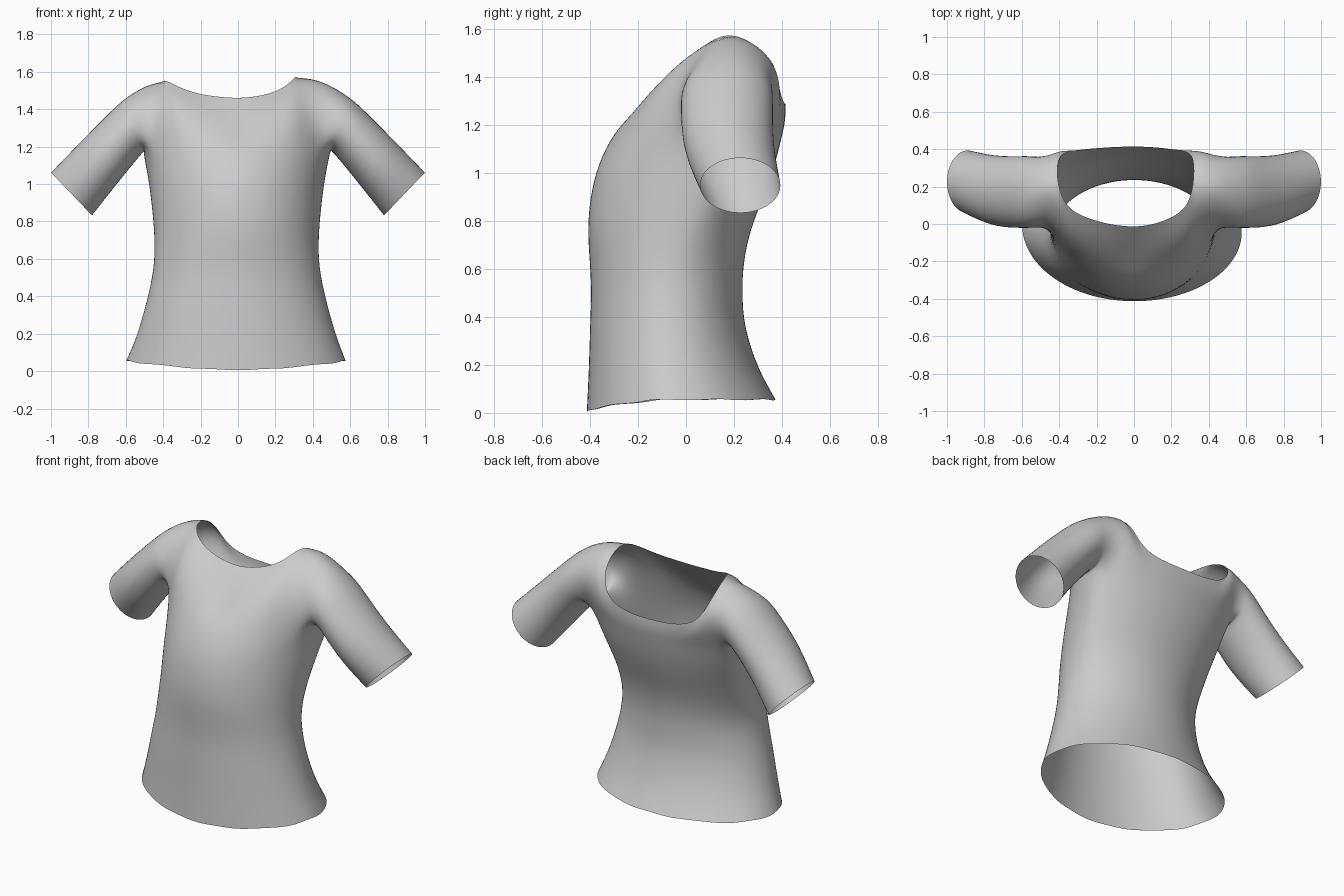
import bpy, bmesh, math
from mathutils import Vector

if "Cube" in bpy.data.objects:
    bpy.data.objects.remove(bpy.data.objects["Cube"])

# torso rings: height, half width, front y, back y, y of the widest point
RINGS = [(0, .575, -.416, .376, -.045), (.18, .525, -.407, .303, -.06), (.36, .474, -.402, .243, -.065),
         (.50, .442, -.396, .236, -.065), (.62, .428, -.402, .24, -.055), (.76, .432, -.414, .268, -.005),
         (.90, .446, -.403, .325, .065), (1.04, .464, -.370, .375, .145), (1.17, .492, -.302, .405, .19)]
# sleeve rings: underarm x, z, top x, z, centre y, half depth
SLEEVE = [(.495, 1.185, .60, 1.465, .172, .194), (.55, 1.12, .69, 1.38, .170, .192),
          (.66, .985, .84, 1.228, .174, .190), (.78, .832, 1.0, 1.062, .226, .168)]
COLS, A0, A1, STEPS = 14, 5, 9, 4   # half-ring columns, armhole columns, rows above armpit


def ring_point(ring, u, s):
    z, w, yf, yb, ys = ring
    t = math.pi * u / COLS
    if s < 0:                        # left side hangs slightly fuller
        w += .022 if z < .1 else .015
        ys += .04 if z < .1 else (-.03 if .3 < z < .7 else 0)
    c = math.cos(t)
    y = ys - c * ((ys - yf) if c > 0 else (yb - ys))
    if ring is RINGS[0]:             # hem rises toward the sides and back
        z += .055 * min(1, u / 6) + .006 * math.sin(u * 2.3)
    return Vector((s * w * math.sin(t) * 1.01, y, z))


def top_edge(s):
    # neckline and shoulder points by column
    n = .32 if s > 0 else .41
    nz = 1.60 if s > 0 else 1.568
    neck = (n, .20, nz)
    front = [(0, -.017, 1.458), (.3 * n, -.005, 1.467), (.62 * n, .03, 1.49), (.88 * n, .085, 1.54)]
    back = [(n * 1.01, .365, 1.475), (n * .85, .392, 1.33), (n * .44, .408, 1.288), (0, .416, 1.285)]
    out = (.46, .20, 1.568) if s > 0 else (.49, .20, 1.545)
    pts = dict(enumerate(front + [neck, out]))
    pts.update({A1: out, A1 + 1: neck})
    pts.update({A1 + 2 + i: p for i, p in enumerate(back)})
    return {u: Vector((s * p[0], p[1], p[2])) for u, p in pts.items()}


bm = bmesh.new()


def skin(rows, closed=False):
    rows = [[bm.verts.new(p) for p in r] for r in rows]
    n = len(rows[0])
    for a, b in zip(rows, rows[1:]):
        for i in range(n if closed else n - 1):
            j = (i + 1) % n
            bm.faces.new((a[i], a[j], b[j], b[i]))


for s in (1, -1):
    # body below the armpits
    skin([[ring_point(r, u, s) for u in range(COLS + 1)] for r in RINGS])

    # chest and upper back panels, bulged over the shoulder
    top = top_edge(s)
    back_bulge = {A1: .25, A1 + 1: .26, A1 + 2: .07}
    column = {}
    for u, end in top.items():
        start = ring_point(RINGS[-1], u, s)
        if u <= A0:
            bulge = Vector((0, .01 - .028 * u, -.01 + .029 * u))
        else:
            bulge = Vector((0, back_bulge.get(u, .01), .09 if u < A1 + 2 else 0))
        ctrl = (start + end) / 2 + bulge
        column[u] = [start * (1 - k) ** 2 + ctrl * 2 * k * (1 - k) + end * k * k
                     for k in (i / STEPS for i in range(STEPS + 1))]
    for lo, hi in ((0, A0), (A1, COLS)):
        skin([[column[u][k] for u in range(lo, hi + 1)] for k in range(STEPS + 1)])

    # sleeve tube grown from the armhole loop, starting under the arm
    armhole = [ring_point(RINGS[-1], u, s) for u in (7, 8, 9)]
    armhole += column[A1][1:] + column[A0][1:-1][::-1]
    armhole += [ring_point(RINGS[-1], u, s) for u in (5, 6)]
    rings = [armhole]
    for bx, bz, tx, tz, cy, ry in SLEEVE:
        mid = Vector((s * (bx + tx) / 2, cy, (bz + tz) / 2))
        half = Vector((s * (tx - bx) / 2, 0, (tz - bz) / 2)) * 1.04
        rings.append([mid - half * math.cos(a) + Vector((0, 1.04 * ry * math.sin(a), 0))
                      for a in (math.tau * i / 12 for i in range(12))])
    skin(rings, True)

# weld the panels and face everything outward
bmesh.ops.remove_doubles(bm, verts=bm.verts, dist=.0005)
bmesh.ops.recalc_face_normals(bm, faces=bm.faces)
bm.normal_update()
lead = min(bm.faces, key=lambda f: f.calc_center_median().y)
if lead.normal.y > 0:
    bmesh.ops.reverse_faces(bm, faces=bm.faces)

mesh = bpy.data.meshes.new("shirt")
bm.to_mesh(mesh)
bm.free()
shirt = bpy.data.objects.new("shirt", mesh)
bpy.context.collection.objects.link(shirt)

cloth = bpy.data.materials.new("light grey cloth")
cloth.diffuse_color = (.6, .6, .6, 1)
cloth.use_nodes = True
cloth.node_tree.nodes["Principled BSDF"].inputs["Base Color"].default_value = cloth.diffuse_color
mesh.materials.append(cloth)
mesh.polygons.foreach_set("use_smooth", [True] * len(mesh.polygons))
sub = shirt.modifiers.new("smooth cloth", 'SUBSURF')
sub.levels = sub.render_levels = 2
